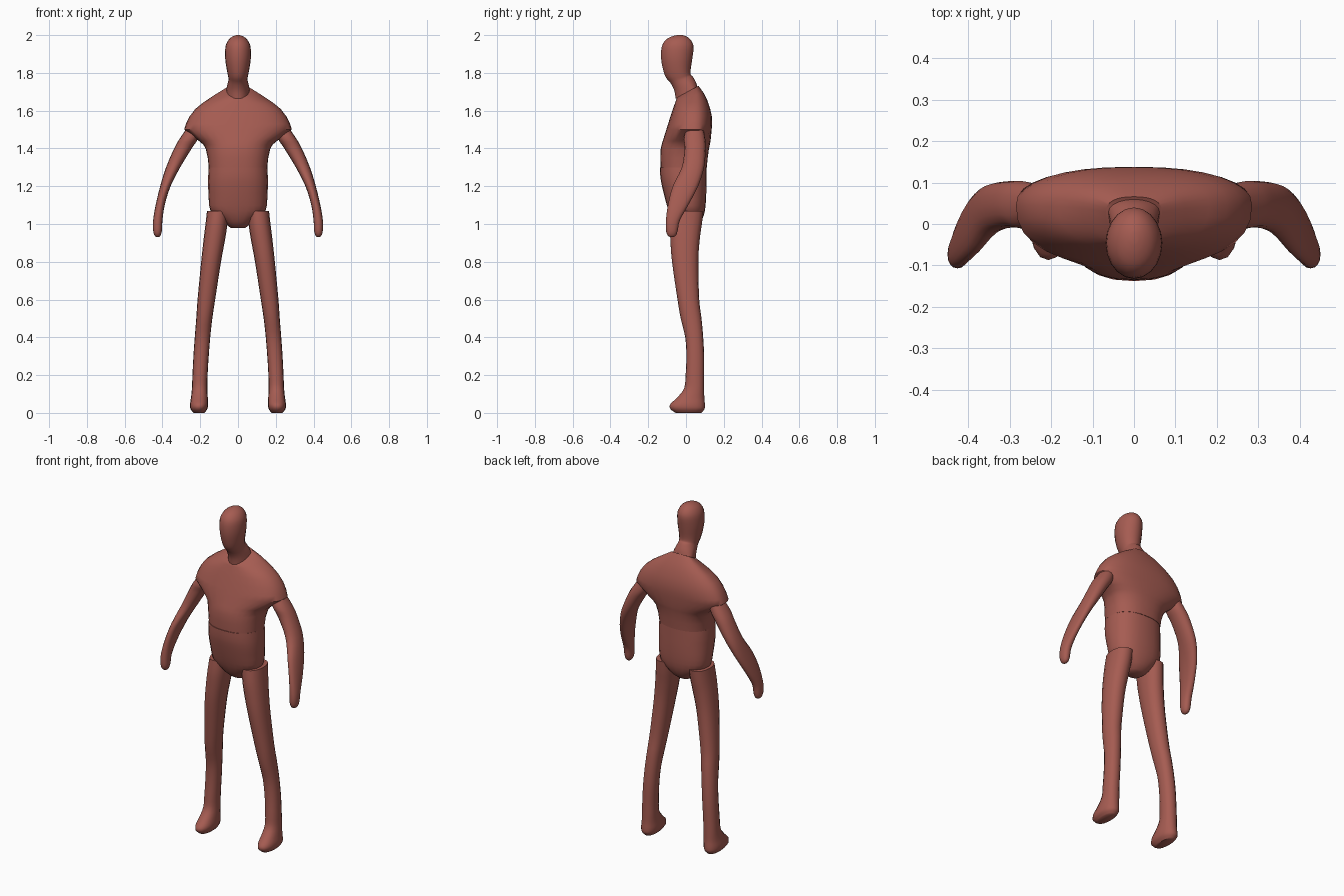
import bpy, bmesh, math

clay = bpy.data.materials.new("clay_red")
clay.diffuse_color = (0.38, 0.107, 0.084, 1)


def smooth_rows(rows, steps):
    """Add Catmull-Rom in-between sections."""
    out = []
    for i in range(len(rows) - 1):
        a, b, c, d = (rows[max(0, min(len(rows) - 1, i + k))] for k in (-1, 0, 1, 2))
        for s in range(steps):
            t = s / steps
            out.append([0.5 * (2 * q + (r - p) * t + (2 * p - 5 * q + 4 * r - w) * t * t
                               + (3 * q - p - 3 * r + w) * t ** 3)
                        for p, q, r, w in zip(a, b, c, d)])
    return out + [list(rows[-1])]


def loft(name, rows, segs=20, steps=3, power=0.9, side=1):
    """Row: z, x_min, x_max, y_front, y_widest, y_back, tilt."""
    bm = bmesh.new()
    rings = []
    for z, x0, x1, yf, yc, yb, tilt in smooth_rows(rows, steps):
        ring = []
        for k in range(segs):
            a = 2 * math.pi * k / segs
            c, s = math.cos(a), math.sin(a)
            x = (x0 + x1) / 2 + (x1 - x0) / 2 * math.copysign(abs(c) ** power, c)
            y = yc + (yb - yc if s > 0 else yf - yc) * abs(s) ** power
            ring.append(bm.verts.new((side * x, y, z + tilt * (y - yc))))
        rings.append(ring)
    for r0, r1 in zip(rings, rings[1:]):
        for k in range(segs):
            n = (k + 1) % segs
            bm.faces.new((r0[k], r0[n], r1[n], r1[k]))
    bm.faces.new(rings[0])
    bm.faces.new(rings[-1])
    bmesh.ops.recalc_face_normals(bm, faces=bm.faces)
    me = bpy.data.meshes.new(name)
    bm.to_mesh(me)
    bm.free()
    me.materials.append(clay)
    ob = bpy.data.objects.new(name, me)
    bpy.context.collection.objects.link(ob)
    bpy.ops.object.select_all(action='DESELECT')
    ob.select_set(True)
    bpy.context.view_layer.objects.active = ob
    bpy.ops.object.shade_smooth_by_angle(angle=math.radians(48))


def centred(rows):
    return [(z, -w, w, yf, yc, yb, t) for z, w, yf, yc, yb, t in rows]


# Head and neck
loft("head", centred([
    (1.71, .062, -.055, .03, .060, .55),
    (1.735, .057, -.062, .01, .052, .4),
    (1.765, .050, -.082, -.02, .035, .3),
    (1.785, .053, -.107, -.03, .025, .1),
    (1.82, .060, -.122, -.04, .025, 0),
    (1.88, .068, -.132, -.045, .034, 0),
    (1.94, .066, -.128, -.045, .040, 0),
    (1.975, .050, -.107, -.04, .025, 0),
    (1.993, .028, -.075, -.035, .002, 0),
    (2.0, .008, -.045, -.035, -.02, 0)]), power=1)

# Chest widening into short sleeves, with a tilted neck opening
loft("chest", centred([
    (1.30, .155, -.134, -.01, .110, 0),
    (1.35, .160, -.136, -.005, .115, 0),
    (1.395, .170, -.134, .01, .121, 0),
    (1.42, .183, -.129, .03, .126, 0),
    (1.44, .207, -.123, .04, .130, 0),
    (1.50, .285, -.104, .045, .136, 0),
    (1.53, .276, -.095, .045, .138, 0),
    (1.57, .256, -.082, .045, .137, 0),
    (1.61, .225, -.069, .045, .128, 0),
    (1.645, .182, -.060, .042, .114, .1),
    (1.68, .125, -.054, .038, .092, .3),
    (1.712, .068, -.048, .03, .066, .55)]), segs=32, steps=1, power=.85)

# Abdomen and hips narrowing to the crotch
loft("pelvis", centred([
    (1.30, .155, -.138, -.01, .108, 0),
    (1.25, .158, -.136, -.01, .108, 0),
    (1.20, .158, -.127, -.01, .108, 0),
    (1.13, .155, -.110, 0, .106, 0),
    (1.07, .146, -.092, 0, .100, 0),
    (1.03, .100, -.075, .01, .088, 0),
    (1.00, .065, -.055, .01, .070, 0),
    (.98, .040, -.030, .01, .045, 0)]), segs=24, steps=2, power=.85)

for side, label in ((1, "left"), (-1, "right")):
    # Arm with mitten hand
    loft(label + "_arm", [
        (1.50, .195, .276, 0, .045, .092, 0),
        (1.45, .212, .310, -.012, .045, .102, 0),
        (1.40, .245, .338, -.008, .045, .104, 0),
        (1.30, .306, .381, -.022, .036, .096, 0),
        (1.20, .357, .412, -.070, -.002, .064, 0),
        (1.10, .388, .436, -.096, -.042, .012, 0),
        (1.02, .400, .449, -.106, -.07, -.032, 0),
        (.965, .403, .449, -.106, -.075, -.044, 0),
        (.94, .410, .442, -.097, -.075, -.053, 0),
        (.93, .420, .432, -.083, -.075, -.067, 0)], segs=16, side=side)
    # Leg with foot
    loft(label + "_leg", [
        (1.07, .050, .164, -.080, .01, .092, 0),
        (1.00, .056, .172, -.085, 0, .084, 0),
        (.92, .068, .182, -.083, -.005, .073, 0),
        (.80, .090, .195, -.074, -.005, .065, 0),
        (.60, .121, .214, -.045, .012, .070, 0),
        (.50, .136, .221, -.028, .03, .082, 0),
        (.40, .147, .229, -.004, .043, .091, 0),
        (.30, .155, .236, .002, .048, .096, 0),
        (.20, .161, .241, -.002, .048, .096, 0),
        (.13, .162, .244, -.010, .048, .096, 0),
        (.08, .160, .249, -.048, .03, .097, 0),
        (.045, .158, .254, -.084, .02, .100, 0),
        (.02, .163, .251, -.082, .02, .098, 0),
        (.0, .178, .235, -.055, .02, .080, 0)], segs=16, side=side)
